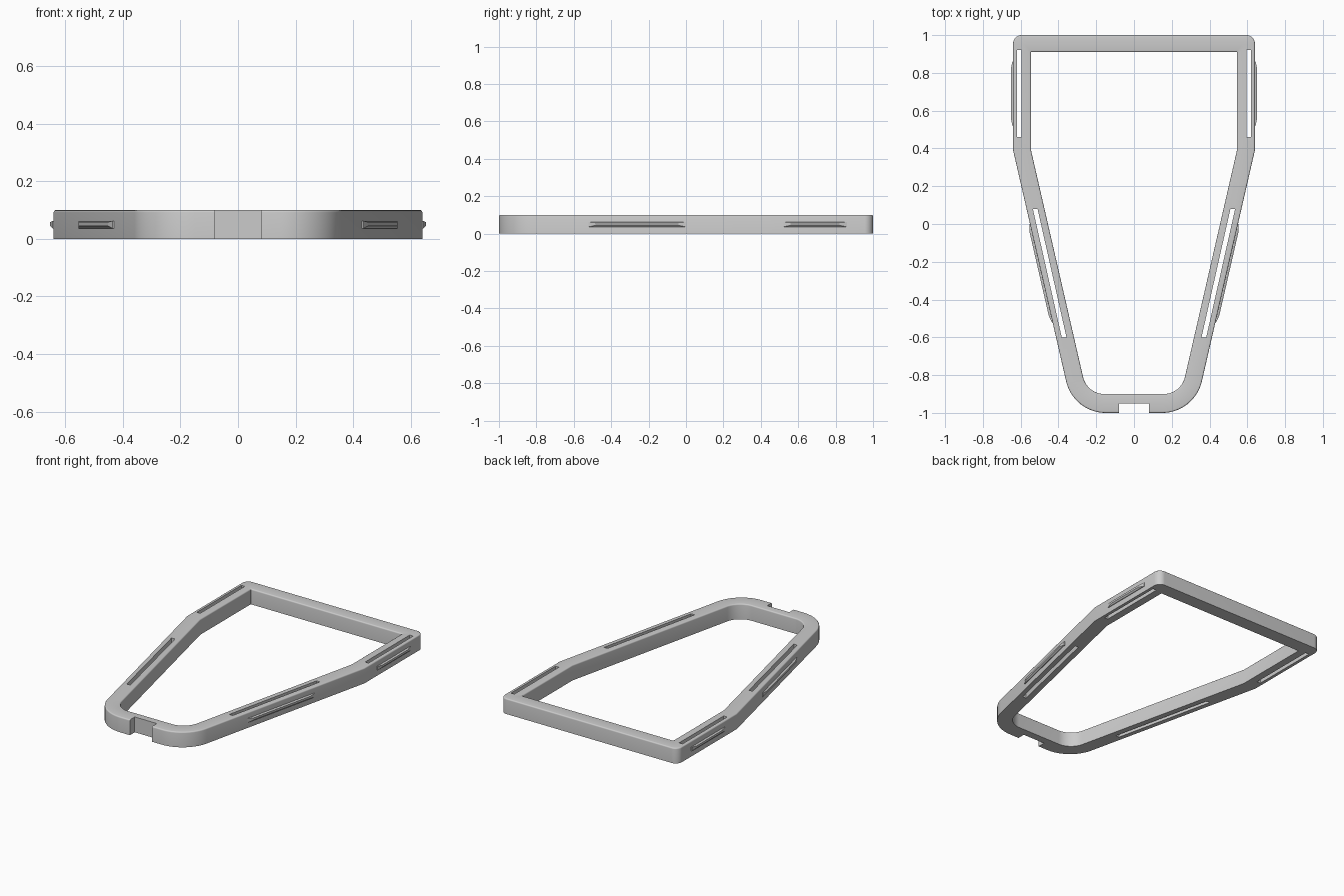
import bpy, bmesh
from math import sin, cos, tan, pi
from mathutils import Vector

if "Cube" in bpy.data.objects:
    bpy.data.objects.remove(bpy.data.objects["Cube"], do_unlink=True)

HEIGHT, ROUND = 0.10, 0.008
SLOPE = 0.2295          # sideways drift of the tapered rails

grey = bpy.data.materials.new("light grey")
grey.use_nodes = True
grey.diffuse_color = (0.6, 0.6, 0.6, 1)
grey.node_tree.nodes["Principled BSDF"].inputs["Base Color"].default_value = grey.diffuse_color


def make_object(name, bm):
    bmesh.ops.recalc_face_normals(bm, faces=bm.faces)
    mesh = bpy.data.meshes.new(name)
    bm.to_mesh(mesh)
    bm.free()
    obj = bpy.data.objects.new(name, mesh)
    bpy.context.collection.objects.link(obj)
    mesh.materials.append(grey)
    return obj


def skin(bm, loops, ring=False):
    """Join matching loops with quads; close as a ring or cap both ends."""
    rows = [[bm.verts.new(p) for p in loop] for loop in loops]
    n = len(rows[0])
    pairs = list(zip(rows, rows[1:] + rows[:1])) if ring else list(zip(rows, rows[1:]))
    for a, b in pairs:
        for i in range(n):
            j = (i + 1) % n
            bm.faces.new((a[i], a[j], b[j], b[i]))
    if not ring:
        bm.faces.new(rows[0])
        bm.faces.new(rows[-1])


def outline(z, half, back, front, back_r, front_r):
    """Counter-clockwise shield outline with rounded corners at height z."""
    knee = 0.39
    foot = half - SLOPE * (knee - front)
    right = [(foot, front, front_r), (half, knee, 0), (half, back, back_r)]
    corners = right + [(-x, y, r) for x, y, r in reversed(right)]
    pts = []
    for i, (x, y, r) in enumerate(corners):
        p = Vector((x, y, z))
        if not r:
            pts.append(p)
            continue
        u = (Vector((*corners[i - 1][:2], z)) - p).normalized()
        v = (Vector((*corners[(i + 1) % len(corners)][:2], z)) - p).normalized()
        h = u.angle(v) / 2
        centre = p + (u + v).normalized() * r / sin(h)
        a, b = p + u * r / tan(h) - centre, p + v * r / tan(h) - centre
        pts += [centre + a.lerp(b, k / 12).normalized() * r for k in range(13)]
    return pts


def outer(z, d):
    return outline(z, 0.64 - d, 1 - d, d - 1, 0.045 - d, 0.215 - d)


def inner(z, d):
    return outline(z, 0.545 + d, 0.91 + d, -0.90 - d, 0.002 + d, 0.115 + d)


# Frame: ring with rounded top edges
edge = [(HEIGHT - ROUND + ROUND * sin(t), ROUND - ROUND * cos(t))
        for t in (k * pi / 8 for k in range(5))]
bm = bmesh.new()
skin(bm, [outer(0, 0)] + [outer(z, d) for z, d in edge]
     + [inner(z, d) for z, d in reversed(edge)] + [inner(0, 0)], ring=True)
frame = make_object("frame", bm)

# Strap slots and front notch, cut through the frame
bm = bmesh.new()


def cut(quad):
    skin(bm, [[(x, y, z) for x, y in quad] for z in (-0.1, 0.2)])


for s in (1, -1):
    for x0, y0, x1, y1 in ((0.607, 0.46, 0.607, 0.92), (0.37, -0.60, 0.523, 0.08)):
        w = 0.0125
        cut([(s * (x0 - w), y0), (s * (x0 + w), y0), (s * (x1 + w), y1), (s * (x1 - w), y1)])
cut([(-0.08, -1.1), (0.08, -1.1), (0.08, -0.95), (-0.08, -0.95)])
cutter = make_object("slot_cutter", bm)
cutter.hide_render = True
mod = frame.modifiers.new("slots", "BOOLEAN")
mod.operation, mod.solver, mod.object = "DIFFERENCE", "EXACT", cutter
bpy.ops.object.select_all(action="DESELECT")
bpy.context.view_layer.objects.active = frame
frame.select_set(True)
bpy.ops.object.modifier_apply(modifier=mod.name)
bpy.data.objects.remove(cutter, do_unlink=True)
bpy.ops.object.shade_smooth_by_angle(angle=0.45)


# Snap ridges on the outer walls: tapered bars
def wall(y):
    return Vector((0.64 - SLOPE * max(0, 0.39 - y), y, 0))


def ridge(name, y0, y1, side):
    a, b = wall(y0), wall(y1)
    along = (b - a).normalized()
    out = Vector((along.y, -along.x, 0))

    def section(inset, depth, z0, z1):
        p, q = a + along * inset + out * depth, b - along * inset + out * depth
        return [(side * v.x, v.y, z) for v, z in ((p, z0), (q, z0), (q, z1), (p, z1))]

    bm = bmesh.new()
    skin(bm, [section(0, -0.005, 0.036, 0.062), section(0, 0.004, 0.036, 0.062),
              section(0.04, 0.012, 0.045, 0.058)])
    make_object(name, bm)


for side, label in ((1, "left"), (-1, "right")):
    ridge(label + "_back_ridge", 0.52, 0.86, side)
    ridge(label + "_front_ridge", -0.52, 0.0, side)
